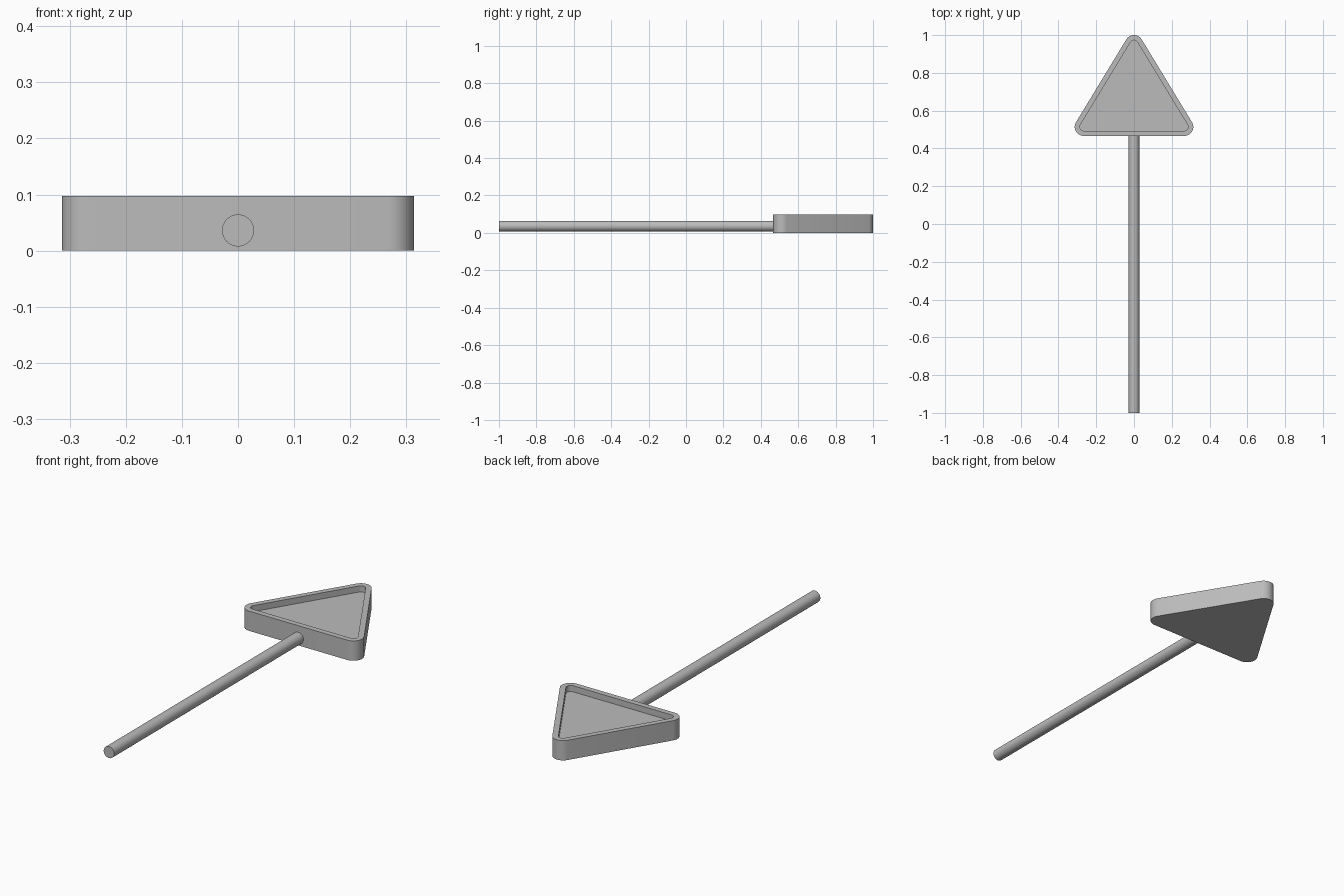
import bpy
import bmesh
from math import pi, sin, cos, atan2, radians
from mathutils import Matrix

cube = bpy.data.objects.get("Cube")
if cube:
    bpy.data.objects.remove(cube, do_unlink=True)

grey = bpy.data.materials.new("plain grey")
grey.use_nodes = True
colour = (0.5, 0.5, 0.5, 1)
grey.diffuse_color = colour
grey.node_tree.nodes["Principled BSDF"].inputs["Base Color"].default_value = colour

TOP, FLOOR, RIM, RADIUS = 0.097, 0.067, 0.027, 0.048
FRONT_Y, HALF_WIDTH = 0.466, 0.314


def rounded_triangle(radius, steps=10):
    """Outline around three fixed corner centres, counter-clockwise from the right."""
    cx, low, high = HALF_WIDTH - RADIUS, FRONT_Y + RADIUS, 1 - RADIUS
    normal = atan2(cx, high - low)  # direction the right-hand side faces
    corners = [(cx, low, -pi / 2, normal),
               (0, high, normal, pi - normal),
               (-cx, low, pi - normal, 1.5 * pi)]
    points = []
    for x, y, start, end in corners:
        for i in range(steps + 1):
            a = start + (end - start) * i / steps
            points.append((x + radius * cos(a), y + radius * sin(a)))
    return points


def finish(bm, name):
    bmesh.ops.recalc_face_normals(bm, faces=bm.faces)
    mesh = bpy.data.meshes.new(name)
    bm.to_mesh(mesh)
    bm.free()
    mesh.materials.append(grey)
    obj = bpy.data.objects.new(name, mesh)
    bpy.context.collection.objects.link(obj)
    bpy.ops.object.select_all(action='DESELECT')
    obj.select_set(True)
    bpy.context.view_layer.objects.active = obj
    bpy.ops.object.shade_smooth_by_angle(angle=radians(35))
    return obj


# Triangular tray: base, outer wall, rim, inner wall and sunken floor
bm = bmesh.new()
levels = [(RADIUS, 0), (RADIUS, TOP), (RADIUS - RIM, TOP), (RADIUS - RIM, FLOOR)]
loops = [[bm.verts.new((x, y, z)) for x, y in rounded_triangle(r)] for r, z in levels]
for lower, upper in zip(loops, loops[1:]):
    for i in range(len(lower)):
        j = (i + 1) % len(lower)
        bm.faces.new((lower[i], lower[j], upper[j], upper[i]))
bm.faces.new(loops[0][::-1])
bm.faces.new(loops[-1])
finish(bm, "triangular_tray")

# Long round handle, ending just inside the tray's front wall
bm = bmesh.new()
start, end = -1.0, FRONT_Y + 0.01
place = Matrix.Translation((0, (start + end) / 2, 0.036)) @ Matrix.Rotation(pi / 2, 4, 'X')
bmesh.ops.create_cone(bm, cap_ends=True, segments=48, radius1=0.0285, radius2=0.0285,
                      depth=end - start, matrix=place)
finish(bm, "handle")
